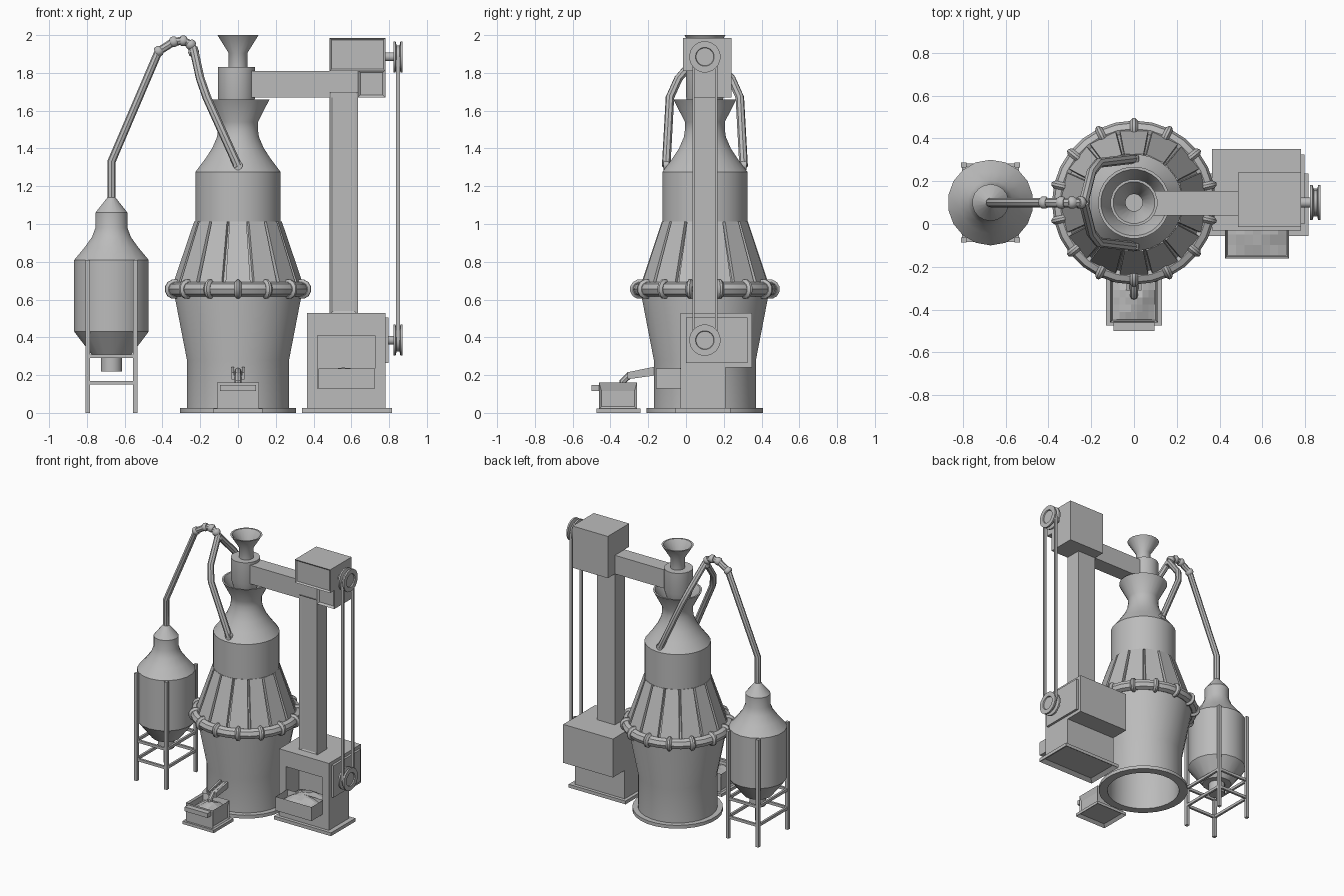
import bpy, bmesh, math, random
from mathutils import Vector

if "Cube" in bpy.data.objects:
    bpy.data.objects.remove(bpy.data.objects["Cube"])

random.seed(4)
grey = bpy.data.materials.new("plain grey")
grey.diffuse_color = (0.5, 0.5, 0.5, 1)
grey.use_nodes = True
grey.node_tree.nodes["Principled BSDF"].inputs["Base Color"].default_value = grey.diffuse_color
CY = 0.1  # shared y axis of the furnace, dust catcher and elevator


def finish(ob, smooth=True):
    ob.data.materials.clear()
    ob.data.materials.append(grey)
    bpy.ops.object.select_all(action='DESELECT')
    ob.select_set(True)
    bpy.context.view_layer.objects.active = ob
    if smooth:
        bpy.ops.object.shade_smooth_by_angle(angle=math.radians(35))
    return ob


def from_bmesh(name, bm, smooth=True):
    bmesh.ops.recalc_face_normals(bm, faces=bm.faces)
    me = bpy.data.meshes.new(name)
    bm.to_mesh(me)
    bm.free()
    ob = bpy.data.objects.new(name, me)
    bpy.context.collection.objects.link(ob)
    return finish(ob, smooth)


def box(name, lo, hi, insets=()):
    """Box between two corners; insets = (direction, border, depth)."""
    bm = bmesh.new()
    bmesh.ops.create_cube(bm, size=1)
    for v in bm.verts:
        v.co = [lo[i] if v.co[i] < 0 else hi[i] for i in range(3)]
    for d, border, depth in insets:
        bm.normal_update()
        face = max(bm.faces, key=lambda f: f.normal.dot(Vector(d)) + f.calc_area() * 0.01)
        bmesh.ops.inset_region(bm, faces=[face], thickness=border)
        for v in face.verts:
            v.co -= Vector(d) * depth
    return from_bmesh(name, bm, False)


def lathe(name, profile, center, seg=20, axis=(0, 0, 1), loop=False):
    """Turn (radius, height) points round an axis; closed shell or capped."""
    bm = bmesh.new()
    q = Vector(axis).to_track_quat('Z', 'Y')
    rings = []
    for r, z in profile:
        rings.append([bm.verts.new(Vector(center) + q @ Vector(
            (r * math.cos(a), r * math.sin(a), z)))
            for a in [2 * math.pi * (i + 0.5) / seg for i in range(seg)]])
    for a, b in zip(rings, rings[1:] + (rings[:1] if loop else [])):
        for i in range(seg):
            j = (i + 1) % seg
            bm.faces.new((a[i], a[j], b[j], b[i]))
    if not loop:
        bm.faces.new(rings[0])
        bm.faces.new(rings[-1])
    return from_bmesh(name, bm)


def pipe(name, pts, r, cyclic=False):
    cu = bpy.data.curves.new(name, 'CURVE')
    cu.dimensions = '3D'
    cu.bevel_depth = r
    cu.bevel_resolution = 2
    cu.use_fill_caps = True
    sp = cu.splines.new('POLY')
    sp.points.add(len(pts) - 1)
    for p, co in zip(sp.points, pts):
        p.co = (*co, 1)
    sp.use_cyclic_u = cyclic
    ob = bpy.data.objects.new(name, cu)
    bpy.context.collection.objects.link(ob)
    bpy.ops.object.select_all(action='DESELECT')
    ob.select_set(True)
    bpy.context.view_layer.objects.active = ob
    bpy.ops.object.convert(target='MESH')
    return finish(bpy.context.object)


def cut(ob, lo, hi):
    cutter = box("cutter", lo, hi)
    mod = ob.modifiers.new("cut", 'BOOLEAN')
    mod.operation = 'DIFFERENCE'
    mod.solver = 'EXACT'
    mod.object = cutter
    bpy.context.view_layer.objects.active = ob
    bpy.ops.object.modifier_apply(modifier="cut")
    bpy.data.objects.remove(cutter)


def heap(name, lo, hi, z, height):
    """Lumpy pile of material."""
    bm = bmesh.new()
    bmesh.ops.create_grid(bm, x_segments=7, y_segments=5, size=1)
    for v in bm.verts:
        x, y = v.co.x, v.co.y
        v.co = ((lo[0] + hi[0] + x * (hi[0] - lo[0])) / 2,
                (lo[1] + hi[1] + y * (hi[1] - lo[1])) / 2,
                z + height * (1 - x * x) * (1 - 0.5 * y * y) * random.uniform(0.6, 1))
    return from_bmesh(name, bm, False)


# Furnace shell: hollow, open at the bottom and the throat
lathe("furnace_shell", [
    (.31, 0), (.31, .025), (.272, .025), (.272, .28), (.338, .62), (.338, .66),
    (.328, .68), (.214, 1.01), (.227, 1.01), (.227, 1.275), (.178, 1.34), (.138, 1.4),
    (.112, 1.46), (.106, 1.5), (.106, 1.54), (.168, 1.66), (.155, 1.66), (.092, 1.54),
    (.092, 1.45), (.2, 1.26), (.2, 1.0), (.31, .64), (.25, .28), (.25, 0)],
    (0, CY, 0), 28, loop=True)

# Flat cooling plates round the stack, and the blast ring with its couplings
N, R, RZ = 14, .345, .655
for k in range(N):
    a = 2 * math.pi * k / N - math.pi / 2
    out, side = Vector((math.cos(a), math.sin(a), 0)), Vector((-math.sin(a), math.cos(a), 0))
    bm = bmesh.new()
    corners = []
    for r, z in ((.342, .67), (.228, 1.012)):
        for depth in (0, -.025):
            for s in (-1, 1):
                w = r * math.tan(math.pi / N) * .86
                corners.append(bm.verts.new(
                    Vector((0, CY, z)) + out * (r + depth) + side * s * w))
    for f in ((0, 1, 5, 4), (2, 3, 7, 6), (0, 2, 6, 4), (1, 3, 7, 5), (0, 1, 3, 2), (4, 5, 7, 6)):
        bm.faces.new([corners[i] for i in f])
    from_bmesh("cooling_plate", bm, False)
    lathe("ring_coupling", [(.038, -.018), (.052, -.006), (.052, .006), (.038, .018)],
          Vector((0, CY, RZ)) + out * R, 12, side)
pipe("blast_ring", [(R * math.cos(t), CY + R * math.sin(t), RZ)
                    for t in [2 * math.pi * i / 28 for i in range(28)]], .038, True)

# Charging chamber and feed funnel on top
lathe("charging_chamber", [(.08, 1.6), (.1, 1.67), (.1, 1.83)], (-.008, CY, 0), 20)
lathe("feed_funnel", [(.05, 1.82), (.05, 1.905), (.11, 2.0), (.098, 2.0), (.04, 1.905),
                      (.04, 1.82)], (0, CY, 0), 20, loop=True)

# Gas pipes from both sides of the shoulder joining in one arch
for s in (-1, 1):
    pipe("gas_offtake", [(0, CY + s * .205, 1.305), (-.165, CY + s * .185, 1.67),
                         (-.2, CY + s * .14, 1.77), (-.235, CY, 1.93)], .023)
    lathe("offtake_end", [(.024, -.015), (.024, .015)], (0, CY + s * .205, 1.31), 12, (0, 1, 0))
arch = [(-.235, 1.91), (-.25, 1.95), (-.29, 1.97), (-.34, 1.965), (-.42, 1.915)]
pipe("gas_arch", [(x, CY, z) for x, z in arch + [(-.67, 1.33), (-.67, 1.12)]], .022)
for i, (x, z) in enumerate(arch):
    p, n = arch[max(i - 1, 0)], arch[min(i + 1, len(arch) - 1)]
    lathe("arch_collar", [(.022, -.018), (.029, -.008), (.029, .008), (.022, .018)],
          (x, CY, z), 12, (n[0] - p[0], 0, n[1] - p[1]))

# Dust catcher on its stand
DX = -.67
lathe("dust_catcher", [(.1, .3), (.2, .43), (.2, .81), (.145, .875), (.105, .93), (.086, .98),
                       (.086, 1.06), (.022, 1.14)], (DX, CY, 0), 18)
lathe("dust_outlet", [(.057, .22), (.057, .32)], (DX, CY, 0), 14)
LX, LY, H = .125, .175, .012
for sx in (-1, 1):
    for sy in (-1, 1):
        x, y = DX + sx * LX, CY + sy * LY
        box("stand_leg", (x - H, y - H, 0), (x + H, y + H, .81))
for z in (.16, .3):
    for s in (-1, 1):
        y, x = CY + s * LY, DX + s * LX
        box("stand_rail", (DX - LX, y - .008, z - .01), (DX + LX, y + .008, z + .01))
        box("stand_rail", (x - .008, CY - LY, z - .01), (x + .008, CY + LY, z + .01))

# Elevator base with loading bay and tray
FRONT, DOWN, UP = (0, -1, 0), (0, 0, -1), (0, 0, 1)
box("elevator_foot", (.34, -.055, 0), (.815, .235, .025), [(DOWN, .04, .02)])
base = box("elevator_base", (.365, -.03, .02), (.78, .21, .26))
cut(base, (.42, -.1, .13), (.725, .13, .3))
upper = box("elevator_housing", (.365, -.03, .24), (.78, .35, .53))
cut(upper, (.42, -.1, .2), (.725, .13, .41))
box("loading_tray", (.425, -.16, .13), (.725, -.02, .235), [(UP, .012, .06)])
heap("loaded_ore", (.437, -.148), (.713, .1), .19, .06)
box("drive_plate", (.775, 0, .265), (.797, .325, .505))

# Elevator column, arm and head
box("elevator_column", (.485, .035, .52), (.635, .155, 1.7), [(FRONT, .026, .012)])
box("charging_arm", (.07, .04, 1.67), (.64, .155, 1.81))
box("arm_end", (.485, .04, 1.67), (.64, .24, 1.815))
box("head_lower", (.635, .035, 1.67), (.78, .24, 1.815), [(FRONT, .02, .012)])
box("elevator_head", (.485, -.015, 1.81), (.78, .24, 1.985), [(FRONT, .015, .01)])

# Drive pulleys and belt
for z in (.385, 1.885):
    lathe("pulley", [(.05, .822), (.083, .822), (.083, .834), (.06, .84), (.06, .855),
                     (.083, .86), (.083, .872), (.05, .872), (.047, .864)], (0, CY, z), 20, (1, 0, 0))
    lathe("pulley_axle", [(.024, .77), (.024, .83)], (0, CY, z), 12, (1, 0, 0))
for s in (-1, 1):
    y = CY + s * .06
    box("drive_belt", (.837, y - .006, .385), (.858, y + .006, 1.885))

# Tapping spout, stream and slag box
spout = [(-.15, .2, .248), (-.31, .178, .215)]
bm = bmesh.new()
ends = [[bm.verts.new((x, y, z)) for x, z in
         ((-.034, a), (.034, a), (.034, b), (.02, b), (.02, a + .02), (-.02, a + .02), (-.034, b))]
        for y, a, b in spout]
# trough cross-section keeps a closing inner corner
for e in ends:
    e.append(bm.verts.new((-.02, e[0].co.y, e[6].co.z)))
ring = [0, 1, 2, 3, 4, 5, 7, 6]
for i, j in zip(ring, ring[1:] + ring[:1]):
    bm.faces.new((ends[0][i], ends[0][j], ends[1][j], ends[1][i]))
for e in ends:
    bm.faces.new([e[i] for i in ring])
from_bmesh("tapping_spout", bm, False)
pipe("slag_stream", [(0, -.16, .222), (0, -.3, .2), (0, -.335, .165), (0, -.34, .11)], .018)
box("slag_foot", (-.13, -.475, 0), (.13, -.24, .022), [(DOWN, .03, .018)])
box("slag_box", (-.112, -.46, .02), (.112, -.26, .16),
    [(UP, .016, .05), ((1, 0, 0), .018, .01), ((-1, 0, 0), .018, .01)])
heap("slag", (-.095, -.445), (.095, -.275), .112, .05)
box("slag_lip", (-.095, -.5, .115), (.095, -.455, .148))
